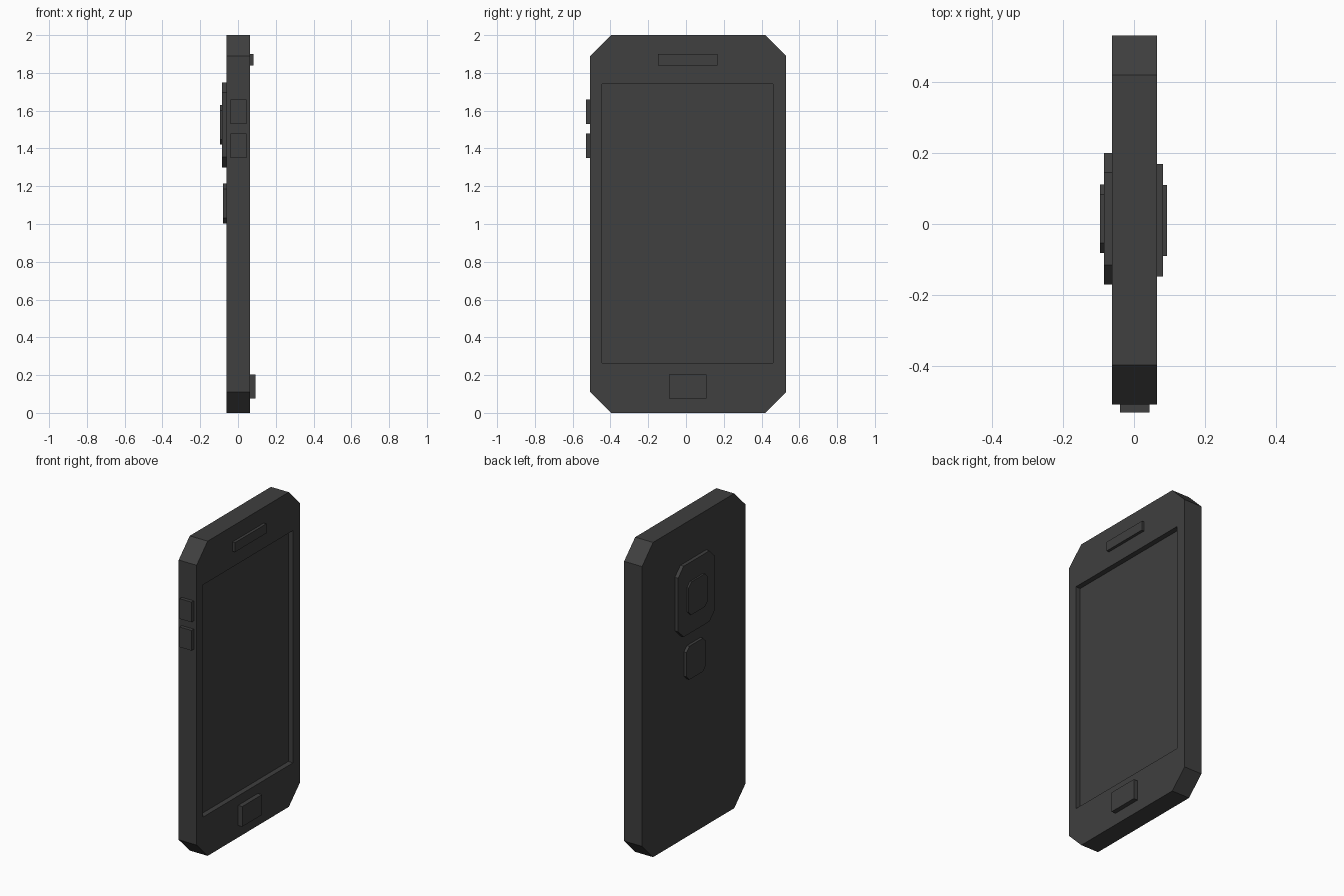
import bpy
import bmesh

cube = bpy.data.objects.get("Cube")
if cube:
    bpy.data.objects.remove(cube, do_unlink=True)

# Single dark plastic colour
plastic = bpy.data.materials.new("dark_grey_plastic")
plastic.use_nodes = True
colour = (0.05, 0.05, 0.05, 1)
plastic.diffuse_color = colour
plastic.node_tree.nodes["Principled BSDF"].inputs["Base Color"].default_value = colour


def slab(name, x, y, z, cut=0.0):
    """Box between the given (min, max) ranges, corners cut in the y-z plane."""
    (y0, y1), (z0, z1) = y, z
    if cut:
        outline = [(y0 + cut, z0), (y1 - cut, z0), (y1, z0 + cut), (y1, z1 - cut),
                   (y1 - cut, z1), (y0 + cut, z1), (y0, z1 - cut), (y0, z0 + cut)]
    else:
        outline = [(y0, z0), (y1, z0), (y1, z1), (y0, z1)]
    bm = bmesh.new()
    face = bm.faces.new([bm.verts.new((x[0], a, b)) for a, b in outline])
    out = bmesh.ops.extrude_face_region(bm, geom=[face])
    verts = [v for v in out["geom"] if isinstance(v, bmesh.types.BMVert)]
    bmesh.ops.translate(bm, verts=verts, vec=(x[1] - x[0], 0, 0))
    bmesh.ops.recalc_face_normals(bm, faces=bm.faces)
    mesh = bpy.data.meshes.new(name)
    bm.to_mesh(mesh)
    bm.free()
    mesh.materials.append(plastic)
    obj = bpy.data.objects.new(name, mesh)
    bpy.context.collection.objects.link(obj)
    return obj


BACK, FRONT = -0.062, 0.064

# Body with a sunken screen
body = slab("body", (BACK, FRONT), (-0.507, 0.53), (0, 2), 0.111)
cutter = slab("screen_cutter", (FRONT - 0.033, FRONT + 0.1), (-0.445, 0.461), (0.264, 1.74))
cutter.hide_render = True
recess = body.modifiers.new("screen_recess", "BOOLEAN")
recess.operation = "DIFFERENCE"
recess.solver = "EXACT"
recess.object = cutter
bpy.context.view_layer.objects.active = body
bpy.ops.object.modifier_apply(modifier=recess.name)
bpy.data.objects.remove(cutter, do_unlink=True)

# Raised parts on the screen side
slab("earpiece", (FRONT, 0.082), (-0.147, 0.168), (1.84, 1.9))
slab("home_button", (FRONT, 0.093), (-0.09, 0.109), (0.076, 0.204))

# Volume buttons on the edge
for name, z in (("volume_down_button", 1.35), ("volume_up_button", 1.53)):
    slab(name, (-0.04, 0.044), (-0.53, -0.507), (z, z + 0.128))

# Camera and sensor on the rear
slab("camera_plate", (-0.085, BACK), (-0.17, 0.2), (1.3, 1.75), 0.055)
slab("camera_lens", (-0.096, -0.085), (-0.082, 0.111), (1.42, 1.63), 0.028)
slab("rear_sensor", (-0.08, BACK), (-0.086, 0.109), (1.003, 1.215), 0.029)
